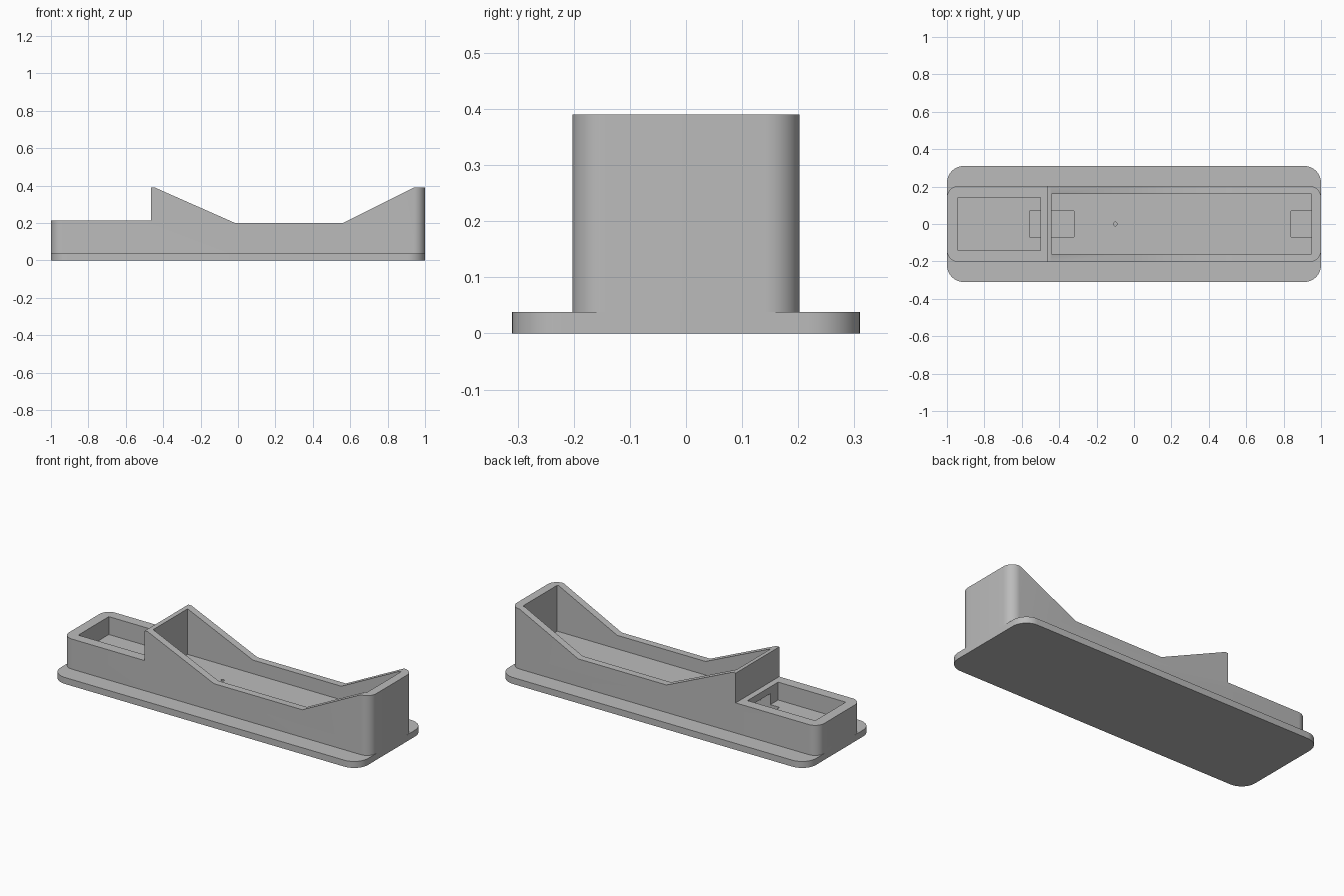
import bpy, bmesh, math
from mathutils import Matrix

if "Cube" in bpy.data.objects:
    bpy.data.objects.remove(bpy.data.objects["Cube"])

grey = bpy.data.materials.new("grey plastic")
grey.diffuse_color = (0.5, 0.5, 0.5, 1)
grey.use_nodes = True
grey.node_tree.nodes["Principled BSDF"].inputs["Base Color"].default_value = grey.diffuse_color


def prism(name, points, low, high, matrix=Matrix()):
    """Extrude a 2D outline from low to high along local z."""
    bm = bmesh.new()
    face = bm.faces.new([bm.verts.new((x, y, low)) for x, y in points])
    new = bmesh.ops.extrude_face_region(bm, geom=[face])["geom"]
    verts = [v for v in new if isinstance(v, bmesh.types.BMVert)]
    bmesh.ops.translate(bm, verts=verts, vec=(0, 0, high - low))
    bm.transform(matrix)
    bmesh.ops.recalc_face_normals(bm, faces=bm.faces)
    mesh = bpy.data.meshes.new(name)
    bm.to_mesh(mesh)
    bm.free()
    mesh.materials.append(grey)
    obj = bpy.data.objects.new(name, mesh)
    bpy.context.collection.objects.link(obj)
    return obj


def rounded(x0, x1, y0, y1, r, steps=10):
    """Outline of a rectangle with rounded corners."""
    pts = []
    corners = [(x1 - r, y1 - r), (x0 + r, y1 - r), (x0 + r, y0 + r), (x1 - r, y0 + r)]
    for i, (cx, cy) in enumerate(corners):
        for s in range(steps + 1):
            a = math.pi / 2 * (i + s / steps)
            pts.append((cx + r * math.cos(a), cy + r * math.sin(a)))
    return pts


def box(name, x0, x1, half_y, z0, z1):
    return prism(name, [(x0, -half_y), (x1, -half_y), (x1, half_y), (x0, half_y)], z0, z1)


def boolean(obj, tool, operation):
    mod = obj.modifiers.new(operation.lower(), 'BOOLEAN')
    mod.object, mod.operation, mod.solver = tool, operation, 'EXACT'
    bpy.context.view_layer.objects.active = obj
    bpy.ops.object.modifier_apply(modifier=mod.name)
    bpy.data.objects.remove(tool)


# Base plate
plate = prism("base_plate", rounded(-1, 1, -0.31, 0.31, 0.09), 0, 0.038)

# Housing: rounded block trimmed to the side profile
body = prism("housing", rounded(-1, 1, -0.2025, 0.2025, 0.06), 0.038, 0.5)
profile = [(-1.1, -0.1), (1.1, -0.1), (1.1, 0.39), (0.94, 0.39), (0.56, 0.2),
           (-0.015, 0.2), (-0.445, 0.39), (-0.465, 0.39), (-0.465, 0.215), (-1.1, 0.215)]
side = prism("side_profile", profile, -0.4, 0.4, Matrix.Rotation(math.pi / 2, 4, 'X'))
boolean(body, side, 'INTERSECT')

# Long bay, small bay, wire tunnel between them and end pocket
boolean(body, box("long_bay", -0.44, 0.95, 0.16, 0.12, 0.6), 'DIFFERENCE')
boolean(body, box("small_bay", -0.94, -0.5, 0.142, 0.11, 0.6), 'DIFFERENCE')
boolean(body, box("wire_tunnel", -0.56, -0.32, 0.07, 0.08, 0.175), 'DIFFERENCE')
boolean(body, box("end_pocket", 0.84, 0.95, 0.07, 0.08, 0.2), 'DIFFERENCE')

# Pin hole in the long bay floor
pin = prism("pin_hole", rounded(-0.11, -0.09, -0.01, 0.01, 0.0099, 4), 0.08, 0.2)
boolean(body, pin, 'DIFFERENCE')

# Rounded socket opening through the end wall (outline y, z swept along x)
to_x = Matrix(((0, 0, 1, 0), (1, 0, 0, 0), (0, 1, 0, 0), (0, 0, 0, 1)))
socket = prism("socket_opening", rounded(-0.085, 0.085, 0.09, 0.175, 0.035, 6), -1.1, -0.92, to_x)
boolean(body, socket, 'DIFFERENCE')

# Smooth rounded corners, crisp edges elsewhere
for obj in (plate, body):
    bpy.ops.object.select_all(action='DESELECT')
    obj.select_set(True)
    bpy.context.view_layer.objects.active = obj
    bpy.ops.object.shade_smooth_by_angle(angle=math.radians(30))
